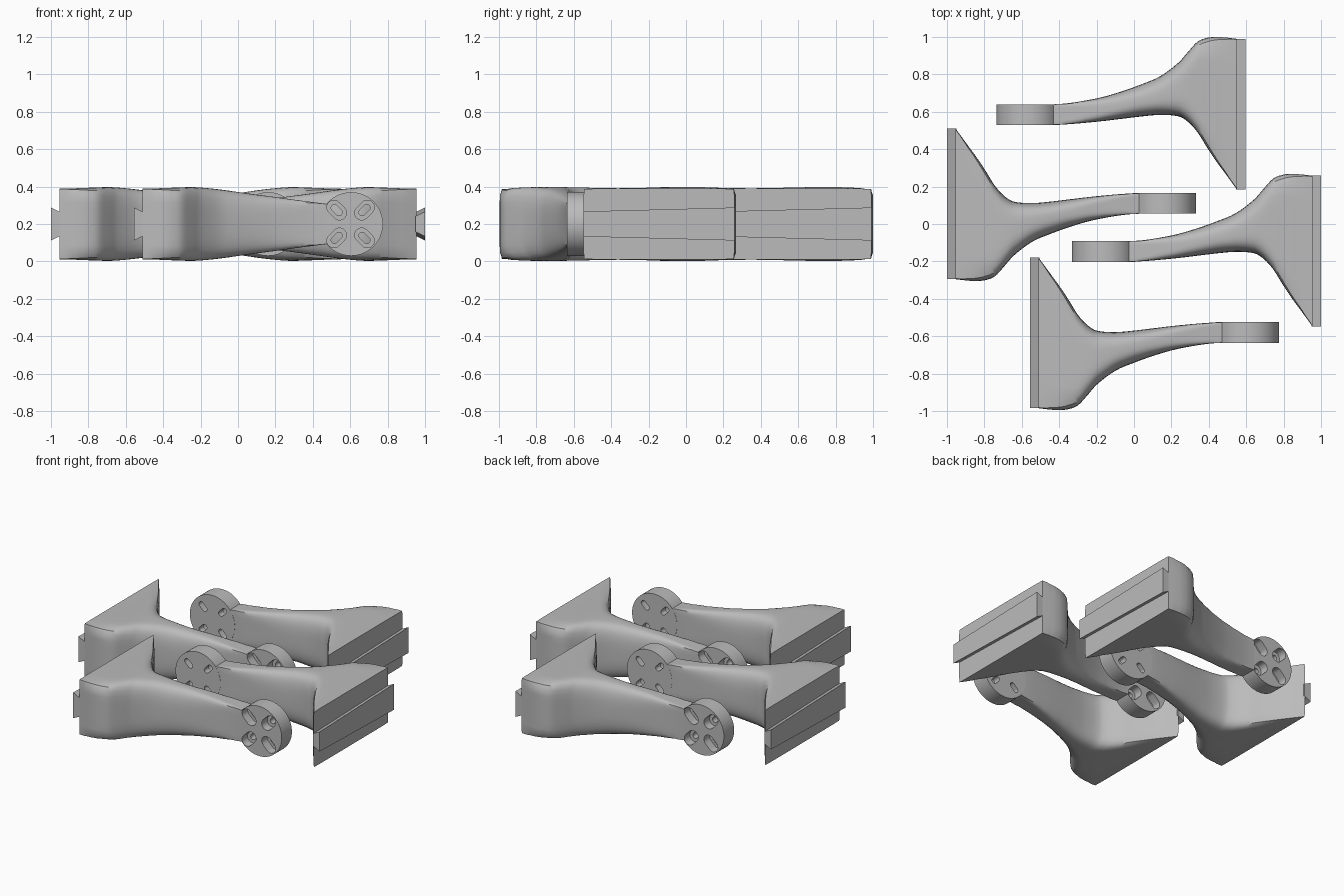
import bpy, bmesh, math
from mathutils import Matrix, Vector

if "Cube" in bpy.data.objects:
    bpy.data.objects.remove(bpy.data.objects["Cube"])

MID = 0.2            # height of the arm centre line
PAD = (0.605, 0.2)   # x, z of the round mounting pad
Y0, Y1 = -0.635, -0.525

grey = bpy.data.materials.new("grey plastic")
grey.diffuse_color = (0.5, 0.5, 0.5, 1)
grey.use_nodes = True
grey.node_tree.nodes["Principled BSDF"].inputs["Base Color"].default_value = grey.diffuse_color

# x, front y, back y, half height, squareness of the section
STATIONS = [
    (-0.51, -0.985, -0.180, 0.189, 80), (-0.45, -0.992, -0.262, 0.190, 24),
    (-0.40, -0.995, -0.330, 0.192, 14), (-0.35, -0.990, -0.405, 0.194, 9),
    (-0.30, -0.970, -0.485, 0.196, 7), (-0.25, -0.917, -0.540, 0.197, 5),
    (-0.20, -0.860, -0.570, 0.195, 4), (-0.10, -0.785, -0.578, 0.185, 3.3),
    (0.00, -0.742, -0.570, 0.171, 3), (0.10, -0.706, -0.558, 0.157, 3.2),
    (0.20, -0.676, -0.546, 0.144, 4), (0.30, -0.655, -0.536, 0.130, 6),
    (0.40, -0.640, -0.528, 0.117, 14), (0.47, -0.635, -0.525, 0.108, 60)]


def new_mesh(name, bm):
    bmesh.ops.recalc_face_normals(bm, faces=bm.faces)
    me = bpy.data.meshes.new(name)
    bm.to_mesh(me)
    bm.free()
    me.materials.append(grey)
    return me


def new_object(name, me):
    ob = bpy.data.objects.new(name, me)
    bpy.context.collection.objects.link(ob)
    return ob


def loft(rings):
    bm = bmesh.new()
    vs = [[bm.verts.new(p) for p in r] for r in rings]
    n = len(vs[0])
    for a, b in zip(vs, vs[1:]):
        for i in range(n):
            bm.faces.new((a[i], a[(i + 1) % n], b[(i + 1) % n], b[i]))
    bm.faces.new(vs[0])
    bm.faces.new(vs[-1])
    return bm


def smooth_stations(steps=4):
    """Refine the stations with a Hermite curve through them."""
    S = [Vector(s) for s in STATIONS]

    def slope(i):
        a, b = S[max(i - 1, 0)], S[min(i + 1, len(S) - 1)]
        return (b - a) / (b[0] - a[0])
    out = []
    for i in range(len(S) - 1):
        h = S[i + 1][0] - S[i][0]
        for k in range(steps):
            t = k / steps
            p = (S[i] * (2*t**3 - 3*t**2 + 1) + slope(i) * h * (t**3 - 2*t**2 + t)
                 + S[i + 1] * (3*t**2 - 2*t**3) + slope(i + 1) * h * (t**3 - t**2))
            p[4] = S[i][4] + (S[i + 1][4] - S[i][4]) * t
            out.append(p)
    return out + [S[-1]]


def section(s, m=10):
    """Rounded rectangle from a square outline pulled onto a superellipse."""
    x, ya, yb, hh, n = s
    side = [-1 + 2 * k / m for k in range(m)]
    sq = ([(t, -1) for t in side] + [(1, t) for t in side]
          + [(-t, 1) for t in side] + [(-1, -t) for t in side])
    ring = []
    for u, v in sq:
        r = (abs(u) ** n + abs(v) ** n) ** (-1 / n)
        ring.append((x, (ya + yb) / 2 + u * r * (yb - ya) / 2, MID + v * r * hh))
    return ring


def slots(name, length, width, ya, yb):
    """Four radial slots as one cutter."""
    bm = bmesh.new()
    for q in range(4):
        ang = math.radians(45 + 90 * q)
        cx, cz = PAD[0] - 0.003 + 0.105 * math.cos(ang), PAD[1] + 0.105 * math.sin(ang)
        prof, r, half = [], width / 2, (length - width) / 2
        for k in range(26):
            a = -math.pi / 2 + math.pi * (k % 13) / 12 + (math.pi if k > 12 else 0)
            u, v = r * math.cos(a) + (half if k < 13 else -half), r * math.sin(a)
            prof.append((cx + u * math.cos(ang) - v * math.sin(ang),
                         cz + u * math.sin(ang) + v * math.cos(ang)))
        part = loft([[(x, y, z) for x, z in prof] for y in (ya, yb)])
        tmp = bpy.data.meshes.new("tmp")
        part.to_mesh(tmp)
        part.free()
        bm.from_mesh(tmp)
        bpy.data.meshes.remove(tmp)
    ob = new_object(name, new_mesh(name, bm))
    ob.hide_render = True
    return ob


# arm body: wide base flowing into a slim neck
arm_mesh = new_mesh("arm", loft([section(s) for s in smooth_stations()]))

# dovetail rail: wider outside than inside, slightly wedged along its length
rail = []
for y, w in ((-0.985, 0.088), (-0.18, 0.067)):
    rail.append([(-0.556, y, MID - w), (-0.505, y, MID - w + 0.025),
                 (-0.505, y, MID + w - 0.025), (-0.556, y, MID + w)])
rail_mesh = new_mesh("dovetail_rail", loft(rail))

# round mounting pad with counterbored slots
circle = [(PAD[0] + 0.17 * math.cos(math.tau * k / 64),
           PAD[1] + 0.17 * math.sin(math.tau * k / 64)) for k in range(64)]
pad = new_object("pad_blank", new_mesh("pad_blank", loft(
    [[(x, y, z) for x, z in circle] for y in (Y0, Y1)])))
cutters = [slots("through_cutter", 0.07, 0.036, Y0 - 0.1, Y1 + 0.1),
           slots("counterbore_cutter", 0.118, 0.075, Y0 - 0.1, Y0 + 0.06)]
for c in cutters:
    mod = pad.modifiers.new("cut", 'BOOLEAN')
    mod.operation, mod.solver, mod.object = 'DIFFERENCE', 'EXACT', c
bpy.context.view_layer.update()
pad_mesh = bpy.data.meshes.new_from_object(
    pad.evaluated_get(bpy.context.evaluated_depsgraph_get()))
for ob in [pad] + cutters:
    bpy.data.objects.remove(ob)

# four arms: two facing each way
PLACES = [("front_left", 0, 0.0, 0.0), ("back_left", 0, -0.444, 0.69),
          ("back_right", math.pi, 0.04, 0.005), ("front_right", math.pi, 0.444, -0.727)]
for label, rot, dx, dy in PLACES:
    for part, me in (("arm", arm_mesh), ("dovetail_rail", rail_mesh), ("mounting_pad", pad_mesh)):
        ob = new_object(f"{label}_{part}", me.copy())
        ob.matrix_world = Matrix.Translation((dx, dy, 0)) @ Matrix.Rotation(rot, 4, 'Z')
        bpy.ops.object.select_all(action='DESELECT')
        ob.select_set(True)
        bpy.context.view_layer.objects.active = ob
        bpy.ops.object.shade_smooth_by_angle(angle=math.radians(35))
